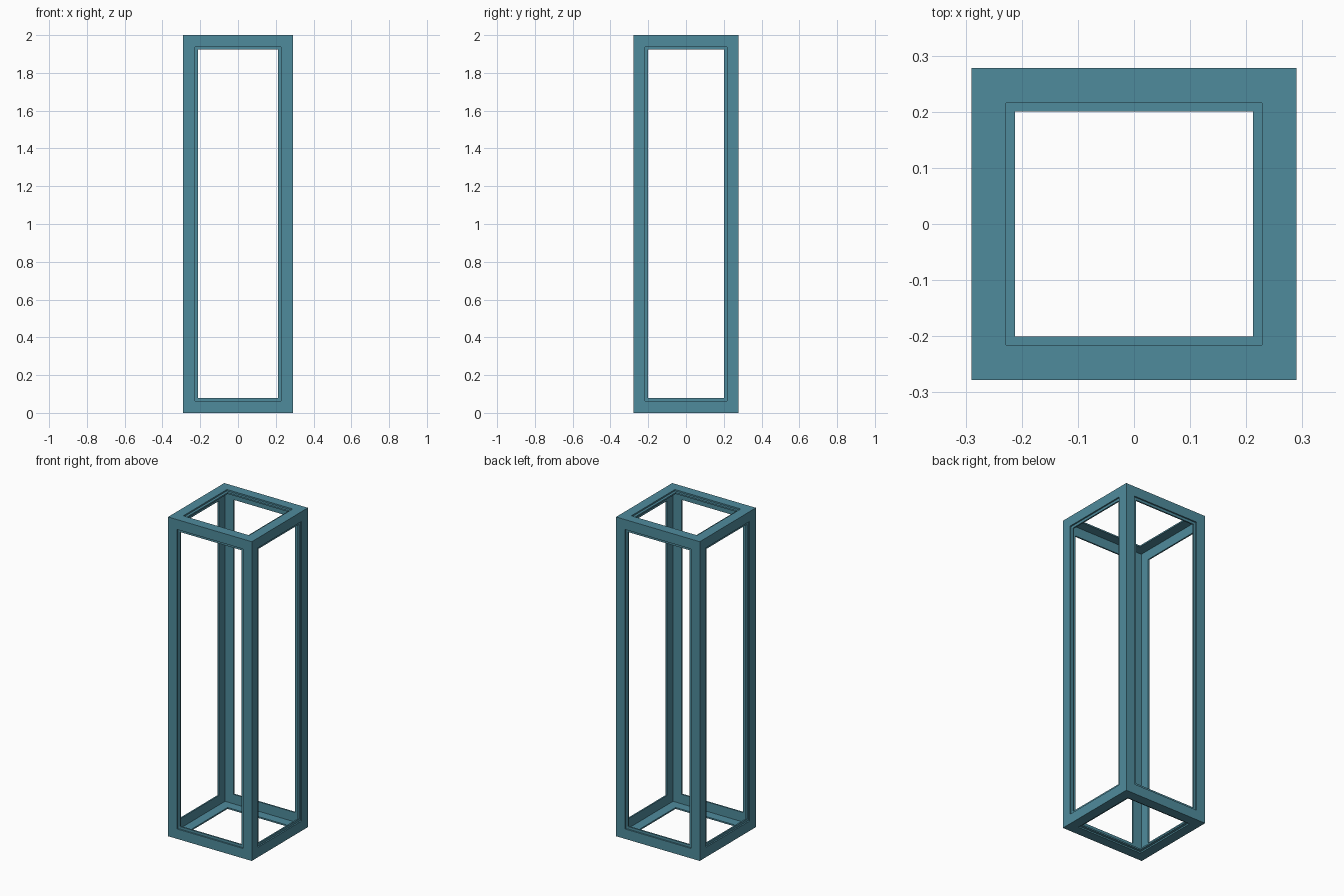
import bpy, bmesh
from mathutils import Vector

if "Cube" in bpy.data.objects:
    bpy.data.objects.remove(bpy.data.objects["Cube"])

HALF = Vector((0.29, 0.278, 1.0))   # outer half size
RIM, LIP = 0.062, 0.0155            # visible bar width, extra width of recessed lip
STEP, THICK = 0.009, 0.018          # depth of the lip, total bar thickness


def box(bm, half):
    verts = bmesh.ops.create_cube(bm, size=2.0)["verts"]
    for v in verts:
        v.co = Vector((v.co.x * half.x, v.co.y * half.y, v.co.z * half.z + HALF.z))
    return list({f for v in verts for f in v.link_faces})


def inset(bm, faces, width):
    bmesh.ops.inset_individual(bm, faces=faces, thickness=width, depth=0.0, use_even_offset=True)


def sink(bm, faces, depth):
    out = bmesh.ops.extrude_discrete_faces(bm, faces=faces)["faces"]
    for f in out:
        f.normal_update()
        n = f.normal.copy()
        for v in f.verts:
            v.co -= n * depth
    return out


bm = bmesh.new()

# Outer skin: angle-iron bars with a stepped lip round each opening
panels = box(bm, HALF)
inset(bm, panels, RIM)
panels = sink(bm, panels, STEP)
inset(bm, panels, LIP)
panels = sink(bm, panels, THICK - STEP)
bmesh.ops.delete(bm, geom=panels, context='FACES')

# Inner skin of the angle bars
inner = box(bm, HALF - Vector((THICK,) * 3))
inset(bm, inner, RIM + LIP - THICK)
bmesh.ops.delete(bm, geom=inner, context='FACES')

bmesh.ops.remove_doubles(bm, verts=bm.verts[:], dist=0.0005)
bmesh.ops.recalc_face_normals(bm, faces=bm.faces[:])

mesh = bpy.data.meshes.new("display_frame")
bm.to_mesh(mesh)
bm.free()

teal = bpy.data.materials.new("teal_metal")
teal.diffuse_color = (0.078, 0.26, 0.335, 1.0)
teal.use_nodes = True
teal.node_tree.nodes["Principled BSDF"].inputs["Base Color"].default_value = teal.diffuse_color
mesh.materials.append(teal)
bpy.context.collection.objects.link(bpy.data.objects.new("display_frame", mesh))
